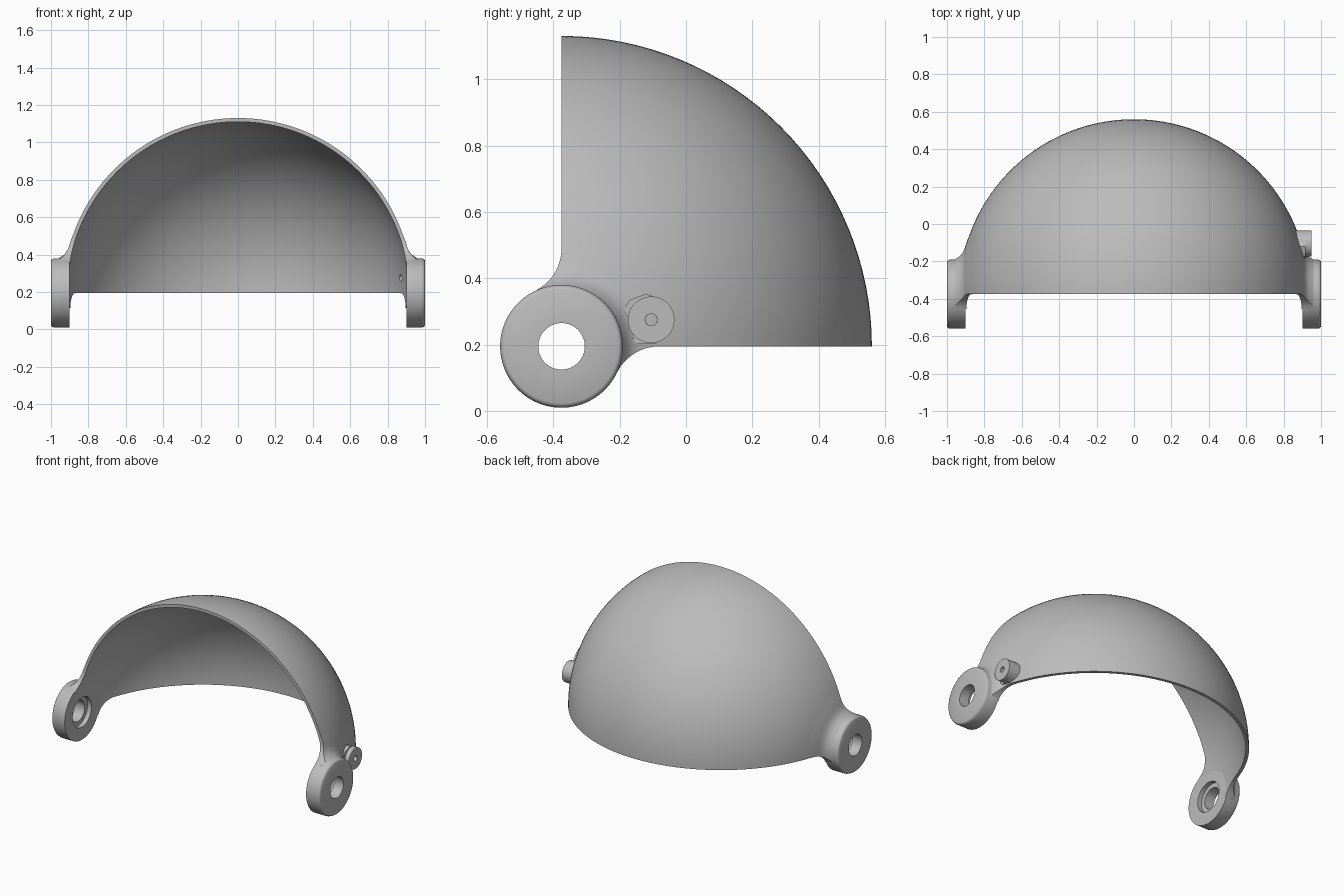
import bpy, bmesh
from math import pi, sin, cos, atan2
from mathutils import Matrix, Vector

if "Cube" in bpy.data.objects:
    bpy.data.objects.remove(bpy.data.objects["Cube"])

PIVOT = Vector((0, -0.375, 0.195))   # hinge axis and dome centre
OUTER, INNER = 0.935, 0.915
LUG_R, HOLE_R = 0.185, 0.07
KNOB = Vector((0, -0.105, 0.275))

grey = bpy.data.materials.new("plain grey")
grey.use_nodes = True
grey.diffuse_color = (0.5, 0.5, 0.5, 1)
grey.node_tree.nodes["Principled BSDF"].inputs["Base Color"].default_value = (0.5, 0.5, 0.5, 1)


def finish(name, bm):
    bmesh.ops.recalc_face_normals(bm, faces=bm.faces)
    mesh = bpy.data.meshes.new(name)
    bm.to_mesh(mesh)
    bm.free()
    mesh.materials.append(grey)
    obj = bpy.data.objects.new(name, mesh)
    bpy.context.collection.objects.link(obj)
    return obj


def lathe(name, points, centre, closed=False, steps=96):
    """Revolve (x, radius) points about an axis along x."""
    bm = bmesh.new()
    verts = [bm.verts.new(centre + Vector((x, 0, r))) for x, r in points]
    pairs = list(zip(verts, verts[1:]))
    if closed:
        pairs.append((verts[-1], verts[0]))
    edges = [bm.edges.new(p) for p in pairs]
    bmesh.ops.spin(bm, geom=verts + edges, cent=centre, axis=(1, 0, 0),
                   angle=2 * pi, steps=steps, use_merge=True)
    bmesh.ops.remove_doubles(bm, verts=bm.verts, dist=0.0001)
    return finish(name, bm)


def rod(name, radius, x0, x1, centre, steps=48):
    return lathe(name, [(x0, 0), (x0, radius), (x1, radius), (x1, 0)], centre, steps=steps)


def boolean(obj, cutter, operation):
    mod = obj.modifiers.new(operation, 'BOOLEAN')
    mod.object, mod.operation, mod.solver = cutter, operation, 'EXACT'
    bpy.context.view_layer.objects.active = obj
    bpy.ops.object.modifier_apply(modifier=mod.name)


def discard(obj):
    bpy.data.objects.remove(obj)


def smooth(obj):
    bpy.ops.object.select_all(action='DESELECT')
    obj.select_set(True)
    bpy.context.view_layer.objects.active = obj
    bpy.ops.object.shade_smooth_by_angle(angle=0.55)


def arc(radius, start, end, count):
    return [(radius * cos(start + (end - start) * i / count),
             radius * sin(start + (end - start) * i / count)) for i in range(count + 1)]


# Dome: a ball whose two ends flare out into the hinge lugs
flare = [(0.97, 0), (0.97, 0.18), (0.955, 0.188), (0.935, 0.2), (0.92, 0.215),
         (0.908, 0.237), (0.9, 0.262), (0.89, 0.292)]
outline = flare + arc(OUTER, 0.338, pi - 0.338, 72) + [(-x, r) for x, r in reversed(flare)]
shell = lathe("dome_shell", outline, PIVOT, steps=128)

# Side outline: open quarter with a fillet running into each lug
FILLET = 0.143
REACH = ((LUG_R + FILLET) ** 2 - FILLET ** 2) ** 0.5
a = atan2(FILLET, REACH)
lower = [(REACH + y, z - FILLET) for y, z in arc(FILLET, pi / 2, pi - a, 14)]
upper = [(z, y) for y, z in reversed(lower)]
side = [(0, 1.1), (1.1, 1.1), (1.1, 0)] + lower + [(0, 0)] + upper[:-1]
bm = bmesh.new()
face = bm.faces.new([bm.verts.new(PIVOT + Vector((-1.2, y, z))) for y, z in side])
moved = bmesh.ops.extrude_face_region(bm, geom=[face])["geom"]
bmesh.ops.translate(bm, vec=(2.4, 0, 0),
                    verts=[v for v in moved if isinstance(v, bmesh.types.BMVert)])
side_cutter = finish("side_cutter", bm)
boolean(shell, side_cutter, 'INTERSECT')

# Hollow out, then open the lug bores and the small knob hole
hollow = lathe("hollow", arc(INNER, 0, pi, 72), PIVOT, steps=128)
bore = rod("bore", 0.15, -1.3, 1.3, PIVOT)
pin_hole = rod("pin_hole", 0.018, 0.8, 1.1, KNOB, 16)
for cutter in (hollow, bore, pin_hole):
    boolean(shell, cutter, 'DIFFERENCE')
smooth(shell)

# Hinge lugs: rings with a recess on the inner face
ring = [(0.9, 0.1), (0.93, 0.1), (0.93, HOLE_R), (1, HOLE_R), (1, 0.172),
        (0.997, 0.178), (0.992, 0.182), (0.982, LUG_R), (0.9, LUG_R)]
for name, s in (("left_hinge_lug", 1), ("right_hinge_lug", -1)):
    smooth(lathe(name, [(s * x, r) for x, r in ring], PIVOT, closed=True))

# Small knob with a pin hole, on a rough angular foot
knob = lathe("knob", [(0.86, 0.018), (0.95, 0.018), (0.95, 0.07), (0.86, 0.07)],
             KNOB, closed=True, steps=48)
foot = rod("knob_foot", 0.078, 0.86, 0.918, KNOB + Vector((0, -0.015, 0)), 9)
boolean(foot, pin_hole, 'DIFFERENCE')
for part in (knob, foot):
    boolean(part, hollow, 'DIFFERENCE')
    smooth(part)

for helper in (side_cutter, hollow, bore, pin_hole):
    discard(helper)
